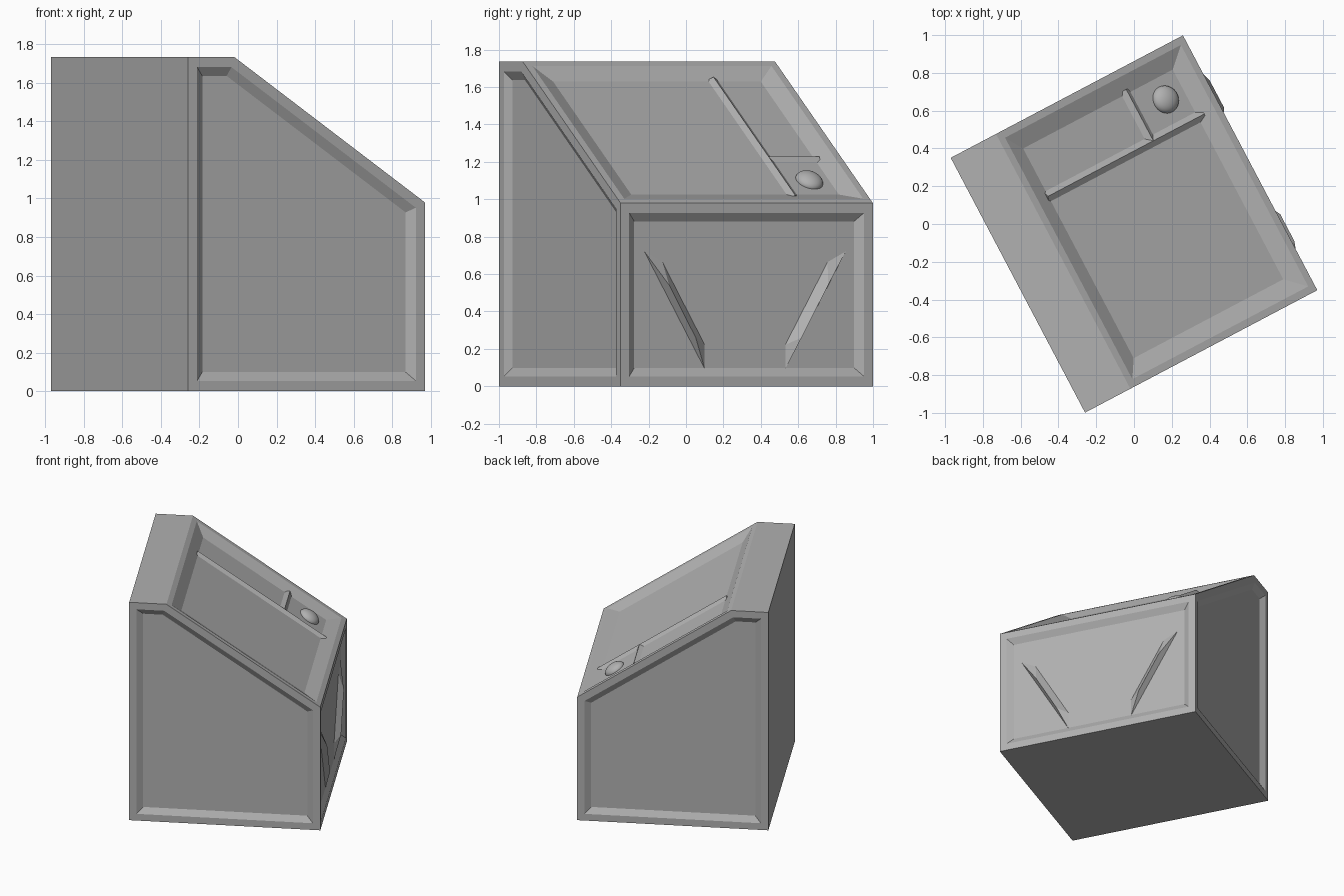
import bpy, bmesh, math
from mathutils import Matrix, Vector

if "Cube" in bpy.data.objects:
    bpy.data.objects.remove(bpy.data.objects["Cube"])

TURN = Matrix.Rotation(math.radians(27.8), 4, 'Z')
HU, HV = 0.695, 0.7625           # half depth, half width
PROFILE = [(-HU, 0), (HU, 0), (HU, 0.98), (-0.424, 1.735), (-HU, 1.735)]

# Dark grey finish for every part
GREY = bpy.data.materials.new("dark_grey")
GREY.diffuse_color = (0.44, 0.44, 0.44, 1)
GREY.use_nodes = True
GREY.node_tree.nodes["Principled BSDF"].inputs["Base Color"].default_value = GREY.diffuse_color


def finish(bm, name, local=Matrix.Identity(4)):
    bmesh.ops.recalc_face_normals(bm, faces=bm.faces)
    mesh = bpy.data.meshes.new(name)
    bm.to_mesh(mesh)
    bm.free()
    mesh.materials.append(GREY)
    ob = bpy.data.objects.new(name, mesh)
    bpy.context.collection.objects.link(ob)
    ob.matrix_world = TURN @ local
    return ob


# Cabinet body: extruded side profile
bm = bmesh.new()
side = bm.faces.new([bm.verts.new((u, -HV, z)) for u, z in PROFILE])
ext = bmesh.ops.extrude_face_region(bm, geom=[side])['geom']
bmesh.ops.translate(bm, vec=(0, 2 * HV, 0),
                    verts=[g for g in ext if isinstance(g, bmesh.types.BMVert)])
bmesh.ops.recalc_face_normals(bm, faces=bm.faces)
bm.normal_update()

# Recessed panels: flat rim, then sloped walls down to the panel
recesses = []
for f in bm.faces:
    n = f.normal
    if abs(n.y) > 0.9 or n.x > 0.9:
        recesses.append((f, 0.053, 0.045, 0.028))
    elif n.x > 0.3 and n.z > 0.3:
        recesses.append((f, 0.04, 0.095, 0.037))
for f, rim, wall, depth in recesses:
    bmesh.ops.inset_individual(bm, faces=[f], thickness=rim, use_even_offset=True)
    bmesh.ops.inset_individual(bm, faces=[f], thickness=wall, depth=-depth,
                               use_even_offset=True)
finish(bm, "cabinet_body")

# Frame of the sloped panel floor: x runs down the slope, z is its normal
t = Vector((1.119, 0, -0.755)).normalized()
n = Vector((-t.z, 0, t.x))
start = Vector((-0.424, 0, 1.735)) - n * 0.037
SLOPE = Matrix(((t.x, 0, n.x, start.x), (0, 1, 0, 0),
                (t.z, 0, n.z, start.z), (0, 0, 0, 1)))


def bar(name, start, end, width, h):
    """Ridge with a triangular section lying on the sloped panel."""
    a, b = Vector((*start, 0)), Vector((*end, 0))
    across = Vector((0, 0, 1)).cross(b - a).normalized() * width / 2
    bm = bmesh.new()
    rings = [[bm.verts.new(p + o) for o in (across, -across, Vector((0, 0, h)))]
             for p in (a, b)]
    bm.faces.new(rings[0])
    bm.faces.new(rings[1])
    for i in range(3):
        j = (i + 1) % 3
        bm.faces.new((rings[0][i], rings[0][j], rings[1][j], rings[1][i]))
    return finish(bm, name, SLOPE)


# Divider bars on the sloped panel
bar("long_divider", (0.12, 0.342), (1.25, 0.342), 0.06, 0.02)
bar("short_divider", (0.88, 0.342), (0.88, 0.65), 0.06, 0.02)

# Domed button
bm = bmesh.new()
bmesh.ops.create_uvsphere(bm, u_segments=32, v_segments=16, radius=1,
                          matrix=Matrix.Translation((1.085, 0.505, 0)) @
                          Matrix.Diagonal((0.078, 0.075, 0.045, 1)))
for f in bm.faces:
    f.smooth = True
finish(bm, "button", SLOPE)

# Mirrored slanted ridges on the low face
BASE = [(-0.615, 0.73), (-0.5, 0.67), (-0.24, 0.22), (-0.24, 0.085)]
RIDGE = [(-0.48, 0.54), (-0.32, 0.26)]
for s, label in ((1, "left"), (-1, "right")):
    bm = bmesh.new()
    a, b, c, d = [bm.verts.new((HU - 0.03, s * v + 0.005, z)) for v, z in BASE]
    p, q = [bm.verts.new((HU + 0.014, s * v + 0.005, z)) for v, z in RIDGE]
    for loop in ((a, b, p), (b, c, q, p), (c, d, q), (d, a, p, q), (d, c, b, a)):
        bm.faces.new(loop)
    finish(bm, label + "_ridge")
